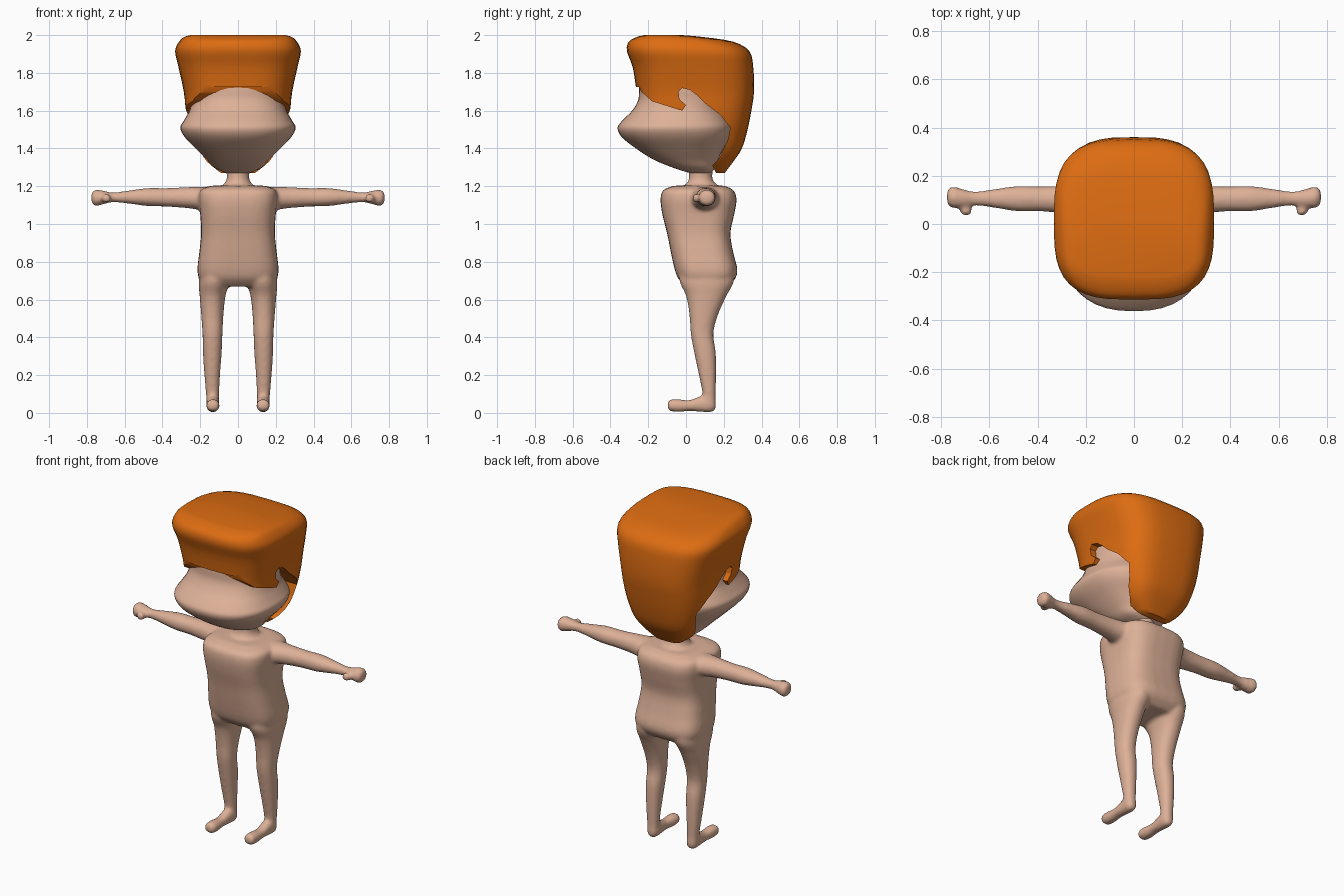
import bpy, bmesh, math
from mathutils import Vector


def material(name, rgb):
    m = bpy.data.materials.new(name)
    m.diffuse_color = (*rgb, 1)
    return m


SKIN = material("skin", (0.73, 0.44, 0.315))
ORANGE = material("orange_hair", (0.72, 0.15, 0.006))


def refine(rows, steps):
    """Catmull-Rom interpolation between the given cross-sections."""
    out = []
    for i in range(len(rows) - 1):
        a, b = rows[max(i - 1, 0)], rows[i]
        c, d = rows[i + 1], rows[min(i + 2, len(rows) - 1)]
        for s in range(steps):
            t = s / steps
            out.append([0.5 * (2 * q + (r - p) * t + (2 * p - 5 * q + 4 * r - w) * t * t
                               + (3 * q - p - 3 * r + w) * t ** 3)
                        for p, q, r, w in zip(a, b, c, d)])
    return out + [list(rows[-1])]


def loft(bm, rows, axis, power=2.0, sides=32, steps=4, flip=1):
    """Skin rounded sections (position, u min, u max, v min, v max) along an axis."""
    rings = []
    for t, u0, u1, v0, v1 in refine(rows, steps):
        ring = []
        for k in range(sides):
            a = 2 * math.pi * k / sides
            c, s = math.cos(a), math.sin(a)
            u = (u0 + u1) / 2 + (u1 - u0) / 2 * math.copysign(abs(c) ** (2 / power), c)
            v = (v0 + v1) / 2 + (v1 - v0) / 2 * math.copysign(abs(s) ** (2 / power), s)
            x, y, z = {"x": (t, v, u), "y": (u, t, v), "z": (u, v, t)}[axis]
            ring.append(bm.verts.new((x * flip, y, z)))
        rings.append(ring)
    for lo, hi in zip(rings, rings[1:]):
        for k in range(sides):
            n = (k + 1) % sides
            bm.faces.new((lo[k], lo[n], hi[n], hi[k]))
    bm.faces.new(rings[0][::-1])
    bm.faces.new(rings[-1])


def finish(bm, name, mat):
    bmesh.ops.recalc_face_normals(bm, faces=bm.faces)
    me = bpy.data.meshes.new(name)
    bm.to_mesh(me)
    bm.free()
    ob = bpy.data.objects.new(name, me)
    me.materials.append(mat)
    bpy.context.collection.objects.link(ob)
    return ob


def bake(ob):
    """Replace the mesh by its modified result."""
    dg = bpy.context.evaluated_depsgraph_get()
    me = bpy.data.meshes.new_from_object(ob.evaluated_get(dg))
    ob.modifiers.clear()
    ob.data = me


def smooth(ob, angle):
    bpy.ops.object.select_all(action='DESELECT')
    ob.select_set(True)
    bpy.context.view_layer.objects.active = ob
    bpy.ops.object.shade_smooth_by_angle(angle=math.radians(angle))


def sym(rows):
    """Expand (position, half width, y front, y back) to full sections."""
    return [(z, -w, w, f, b) for z, w, f, b in rows]


# Torso
bm = bmesh.new()
loft(bm, sym([(0.67, 0.17, 0.0, 0.22), (0.71, 0.205, -0.04, 0.26), (0.76, 0.215, -0.06, 0.272),
              (0.85, 0.205, -0.08, 0.25), (0.95, 0.195, -0.10, 0.235), (1.05, 0.20, -0.125, 0.255),
              (1.13, 0.21, -0.135, 0.268), (1.18, 0.20, -0.12, 0.25), (1.203, 0.14, -0.06, 0.2)]),
     "z", 3.2)
# Neck
loft(bm, sym([(1.15, 0.10, -0.03, 0.19), (1.21, 0.075, 0.0, 0.16), (1.24, 0.06, 0.015, 0.14),
              (1.32, 0.065, 0.015, 0.145)]), "z")
for side in (1, -1):
    # Leg
    loft(bm, [(0.80, 0.04, 0.19, -0.03, 0.25), (0.70, 0.045, 0.208, -0.035, 0.255),
              (0.62, 0.066, 0.203, 0.0, 0.215), (0.52, 0.077, 0.195, 0.018, 0.17),
              (0.42, 0.082, 0.188, 0.025, 0.145), (0.32, 0.086, 0.186, 0.043, 0.158),
              (0.20, 0.095, 0.178, 0.068, 0.16), (0.10, 0.10, 0.17, 0.088, 0.157),
              (0.03, 0.10, 0.168, 0.09, 0.155)], "z", 2.2, flip=side)
    # Foot
    loft(bm, [(-0.097, 0.115, 0.15, 0.022, 0.055), (-0.085, 0.1, 0.166, 0.01, 0.07),
              (-0.04, 0.098, 0.168, 0.005, 0.072), (0.02, 0.102, 0.165, 0.01, 0.068),
              (0.08, 0.1, 0.166, 0.005, 0.09), (0.135, 0.1, 0.166, 0.003, 0.09),
              (0.158, 0.115, 0.15, 0.02, 0.07)], "y", 2.2, flip=side)
    # Arm and fist
    loft(bm, [(0.10, 1.07, 1.195, 0.02, 0.18), (0.20, 1.075, 1.197, 0.025, 0.175),
              (0.27, 1.084, 1.195, 0.04, 0.162), (0.38, 1.092, 1.19, 0.052, 0.156),
              (0.48, 1.095, 1.19, 0.052, 0.158), (0.58, 1.108, 1.177, 0.067, 0.145),
              (0.66, 1.115, 1.167, 0.077, 0.135), (0.71, 1.105, 1.176, 0.07, 0.145),
              (0.755, 1.095, 1.182, 0.066, 0.156), (0.776, 1.115, 1.165, 0.085, 0.14)],
         "x", 2.1, flip=side)
    # Thumb
    loft(bm, [(0.035, 0.683, 0.71, 1.125, 1.15), (0.048, 0.672, 0.722, 1.113, 1.16),
              (0.07, 0.675, 0.722, 1.113, 1.16), (0.10, 0.68, 0.73, 1.115, 1.16)], "y", flip=side)
body = finish(bm, "body", SKIN)
rm = body.modifiers.new("blend", "REMESH")
rm.mode, rm.voxel_size = "VOXEL", 0.010
sm = body.modifiers.new("soften", "SMOOTH")
sm.factor, sm.iterations = 0.5, 8
bake(body)
smooth(body, 80)

# Head
bm = bmesh.new()
loft(bm, sym([(1.27, 0.06, 0.02, 0.13), (1.295, 0.12, -0.06, 0.155), (1.34, 0.165, -0.17, 0.17),
              (1.40, 0.225, -0.265, 0.20), (1.46, 0.282, -0.34, 0.235), (1.51, 0.305, -0.362, 0.245),
              (1.55, 0.285, -0.335, 0.23), (1.60, 0.258, -0.285, 0.20), (1.66, 0.245, -0.252, 0.19),
              (1.74, 0.24, -0.245, 0.18), (1.80, 0.18, -0.20, 0.15)]), "z", 2.4, 40)
smooth(finish(bm, "head", SKIN), 60)

# Hair mass
bm = bmesh.new()
loft(bm, sym([(1.27, 0.09, 0.08, 0.205), (1.33, 0.165, 0.0, 0.25), (1.40, 0.215, -0.10, 0.296),
              (1.50, 0.255, -0.20, 0.326), (1.60, 0.277, -0.25, 0.346), (1.70, 0.287, -0.262, 0.36),
              (1.83, 0.315, -0.282, 0.356), (1.915, 0.333, -0.313, 0.335), (1.965, 0.312, -0.303, 0.25),
              (1.99, 0.285, -0.26, 0.09), (2.0, 0.25, -0.22, -0.02)]), "z", 3.2, 40, 3)
hair = finish(bm, "hair", ORANGE)

# Hairline cutter: side outline of the face opening, swept across x
line = [(-0.5, 1.725), (-0.25, 1.725), (-0.235, 1.70), (-0.18, 1.65), (-0.06, 1.612), (-0.02, 1.60),
        (0.0, 1.63), (-0.035, 1.66), (-0.04, 1.70), (-0.02, 1.72), (0.02, 1.71), (0.06, 1.68),
        (0.10, 1.64), (0.18, 1.58), (0.235, 1.51), (0.22, 1.44), (0.17, 1.34), (0.14, 1.31),
        (0.19, 1.2), (-0.5, 1.2)]
bm = bmesh.new()
face = bm.faces.new([bm.verts.new((-0.6, y, z)) for y, z in line])
new = bmesh.ops.extrude_face_region(bm, geom=[face])["geom"]
bmesh.ops.translate(bm, vec=Vector((1.2, 0, 0)),
                    verts=[g for g in new if isinstance(g, bmesh.types.BMVert)])
cutter = finish(bm, "hairline_cutter", ORANGE)
cutter.hide_render = True
cut = hair.modifiers.new("hairline", "BOOLEAN")
cut.operation, cut.solver, cut.object = "DIFFERENCE", "EXACT", cutter
bake(hair)
bpy.data.objects.remove(cutter)
smooth(hair, 45)
